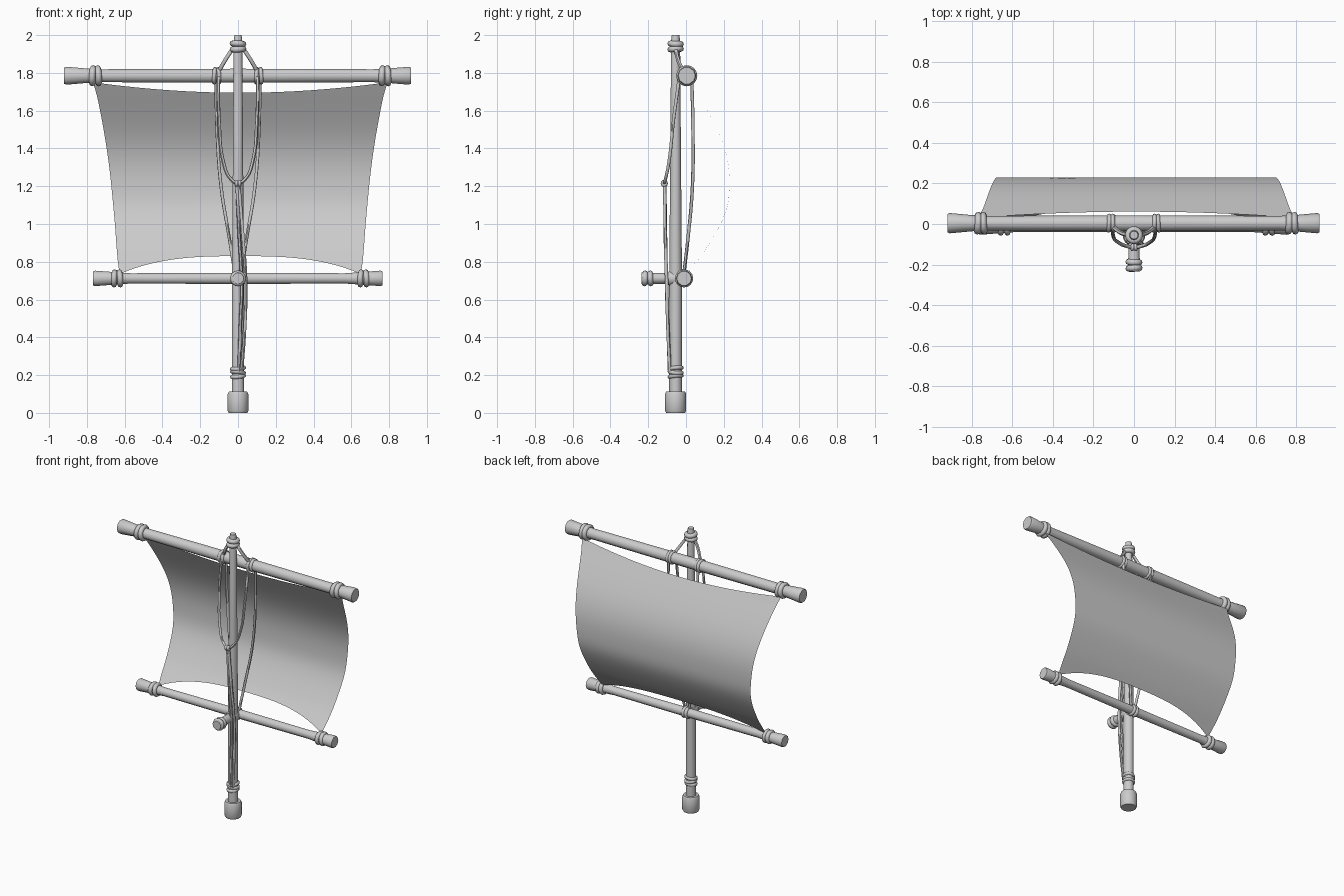
import bpy, bmesh, math
from mathutils import Vector

old = bpy.data.objects.get("Cube")
if old:
    bpy.data.objects.remove(old, do_unlink=True)

grey = bpy.data.materials.new("plain grey")
grey.use_nodes = True
colour = (0.6, 0.6, 0.6, 1)
grey.diffuse_color = colour
grey.node_tree.nodes["Principled BSDF"].inputs["Base Color"].default_value = colour

MAST_Y, TOP_Z, LOW_Z = -0.055, 1.785, 0.712


def finish(ob, angle=40):
    """Give the part its colour and smooth shading with sharp edges."""
    ob.data.materials.clear()
    ob.data.materials.append(grey)
    bpy.ops.object.select_all(action='DESELECT')
    ob.select_set(True)
    bpy.context.view_layer.objects.active = ob
    bpy.ops.object.shade_smooth_by_angle(angle=math.radians(angle))
    return ob


def add_mesh(name, bm):
    me = bpy.data.meshes.new(name)
    bm.to_mesh(me)
    bm.free()
    ob = bpy.data.objects.new(name, me)
    bpy.context.collection.objects.link(ob)
    return finish(ob)


def turned(name, profile, origin, axis, sides=10):
    """Solid of revolution from (distance, radius) pairs along an axis."""
    bm = bmesh.new()
    turn = Vector((0, 0, 1)).rotation_difference(Vector(axis))
    rings = []
    for d, r in profile:
        ring = []
        for i in range(sides):
            a = math.tau * (i + 0.5) / sides
            p = Vector((r * math.cos(a), r * math.sin(a), d))
            ring.append(bm.verts.new(Vector(origin) + turn @ p))
        rings.append(ring)
    for a, b in zip(rings, rings[1:]):
        for i in range(sides):
            j = (i + 1) % sides
            bm.faces.new((a[i], a[j], b[j], b[i]))
    bm.faces.new(rings[0][::-1])
    bm.faces.new(rings[-1])
    return add_mesh(name, bm)


def lashing(name, centre, axis, radius, cord, count, step, tilt=0.08):
    """Wraps of thick cord side by side round a pole."""
    axis = Vector(axis)
    side = axis.orthogonal().normalized()
    for i in range(count):
        k = i - (count - 1) / 2
        lean = (axis + side * tilt * (1 if i % 2 else -1)).normalized()
        bpy.ops.mesh.primitive_torus_add(
            major_radius=radius, minor_radius=cord, major_segments=16, minor_segments=8,
            location=Vector(centre) + axis * step * k,
            rotation=lean.to_track_quat('Z', 'Y').to_euler())
        ob = bpy.context.object
        ob.name = f"{name}_{i + 1}"
        finish(ob, 60)


def rope(name, points, r=0.009):
    """Smooth cord through the points."""
    cu = bpy.data.curves.new(name + "_path", 'CURVE')
    cu.dimensions = '3D'
    cu.bevel_depth, cu.bevel_resolution, cu.resolution_u = r, 1, 6
    sp = cu.splines.new('BEZIER')
    sp.bezier_points.add(len(points) - 1)
    for bp, p in zip(sp.bezier_points, points):
        bp.co = p
        bp.handle_left_type = bp.handle_right_type = 'AUTO'
    path = bpy.data.objects.new(name + "_path", cu)
    bpy.context.collection.objects.link(path)
    dg = bpy.context.evaluated_depsgraph_get()
    me = bpy.data.meshes.new_from_object(path.evaluated_get(dg))
    bpy.data.objects.remove(path, do_unlink=True)
    ob = bpy.data.objects.new(name, me)
    bpy.context.collection.objects.link(ob)
    return finish(ob, 60)


# Mast with its foot socket
turned("mast", [(0.05, 0.034), (0.7, 0.034), (1.4, 0.028), (1.97, 0.024), (2.0, 0.02)],
       (0, MAST_Y, 0), (0, 0, 1))
turned("mast_foot", [(0, 0.05), (0.012, 0.056), (0.1, 0.056), (0.112, 0.05)],
       (0, MAST_Y, 0), (0, 0, 1), 14)


# Yards with flared ends
def yard(name, left, right, y, z, r, flare):
    prof = [(left, flare * 0.9), (left + 0.012, flare), (left + 0.12, flare * 0.8),
            (left + 0.2, r * 0.92), (0, r),
            (right - 0.2, r * 0.92), (right - 0.12, flare * 0.8),
            (right - 0.012, flare), (right, flare * 0.9)]
    turned(name, prof, (0, y, z), (1, 0, 0))


yard("upper_yard", -0.92, 0.915, 0.004, TOP_Z, 0.039, 0.05)
yard("lower_yard", -0.768, 0.765, -0.01, LOW_Z, 0.031, 0.043)

# Peg through the mast, with a wrapped head
turned("peg", [(-0.235, 0.03), (-0.228, 0.035), (-0.18, 0.03), (-0.01, 0.027)],
       (0, 0, LOW_Z), (0, 1, 0))
lashing("peg_head_lashing", (0, -0.203, LOW_Z), (0, 1, 0), 0.026, 0.016, 2, 0.03)
turned("peg_collar", [(-0.097, 0.033), (-0.09, 0.038), (-0.035, 0.038), (-0.028, 0.033)],
       (0, 0, LOW_Z), (0, 1, 0), 12)
lashing("lower_yard_middle_lashing", (0, -0.01, LOW_Z), (1, 0, 0), 0.029, 0.012, 2, 0.025)

# Lashings on the yards and mast
for side, x_top, x_low, x_mid in (("right", -0.755, -0.64, -0.113), ("left", 0.778, 0.664, 0.11)):
    lashing(f"upper_{side}_lashing", (x_top, 0.004, TOP_Z), (1, 0, 0), 0.039, 0.017, 2, 0.029)
    lashing(f"lower_{side}_lashing", (x_low, -0.01, LOW_Z), (1, 0, 0), 0.033, 0.015, 2, 0.029)
    lashing(f"upper_{side}_inner_lashing", (x_mid, 0.004, TOP_Z), (1, 0, 0), 0.036, 0.011, 2, 0.022)
lashing("mast_top_lashing", (0, MAST_Y, 1.94), (0, 0, 1), 0.028, 0.016, 2, 0.028)
lashing("mast_foot_lashing", (0, MAST_Y, 0.215), (0, 0, 1), 0.032, 0.011, 3, 0.021, 0.15)

# Rigging ropes on each side
for side, s in (("right", -1), ("left", 1)):
    rope(f"{side}_sling", [(0.02 * s, MAST_Y, 1.94), (0.06 * s, -0.045, 1.88),
                           (0.095 * s, -0.02, 1.82), (0.11 * s, 0.0, 1.79)], 0.011)
    rope(f"{side}_back_stay", [(0.115 * s, 0.03, 1.78), (0.113 * s, 0.036, 1.55),
                               (0.09 * s, 0.034, 1.2), (0.045 * s, 0.01, 0.92),
                               (0.015 * s, -0.012, 0.73)])

# Hanging loop and the long line tied down at the foot
rope("front_loop", [(-0.105, -0.035, 1.78), (-0.1, -0.066, 1.55), (-0.078, -0.09, 1.33),
                    (-0.04, -0.108, 1.24), (0, -0.115, 1.217), (0.04, -0.108, 1.24),
                    (0.078, -0.09, 1.33), (0.1, -0.066, 1.55), (0.105, -0.035, 1.78)])
lashing("loop_knot", (0, -0.115, 1.215), (1, 0, 0), 0.01, 0.009, 2, 0.016)
rope("long_line_left", [(0.005, -0.112, 1.21), (0.025, -0.11, 0.95), (0.042, -0.102, 0.68),
                        (0.036, -0.096, 0.45), (0.02, -0.085, 0.22)])
rope("long_line_right", [(-0.005, -0.112, 1.21), (0.006, -0.108, 0.95), (0.02, -0.104, 0.68),
                         (0.012, -0.096, 0.45), (0.005, -0.088, 0.22)])


# Billowing sail: belly depth and half width both follow the height
BELLY = [(0.72, -0.005), (0.75, 0.016), (0.89, 0.12), (1.07, 0.212), (1.22, 0.23),
         (1.36, 0.215), (1.5, 0.165), (1.73, 0.042), (1.77, 0.02)]
WIDTH = [(0.72, 0.635), (0.8, 0.648), (1.05, 0.668), (1.35, 0.7), (1.65, 0.752), (1.77, 0.785)]


def follow(table, z):
    """Smooth value of a table at a height."""
    for i in range(len(table) - 1):
        if z <= table[i + 1][0] or i == len(table) - 2:
            break

    def slope(k):
        a, b = table[max(k - 1, 0)], table[min(k + 1, len(table) - 1)]
        return (b[1] - a[1]) / (b[0] - a[0])
    (z0, v0), (z1, v1) = table[i], table[i + 1]
    h = z1 - z0
    t = (z - z0) / h
    return (v0 * (1 + 2 * t) * (1 - t) ** 2 + v1 * t * t * (3 - 2 * t)
            + h * slope(i) * t * (1 - t) ** 2 - h * slope(i + 1) * t * t * (1 - t))


bm = bmesh.new()
COLS, ROWS = 28, 28
grid = []
for r in range(ROWS + 1):
    row = []
    for c in range(COLS + 1):
        u = 2 * c / COLS - 1
        low = 0.83 - 0.095 * abs(u) ** 2.8
        high = 1.695 + 0.055 * u * u
        z = low + (high - low) * r / ROWS
        row.append(bm.verts.new((u * follow(WIDTH, z) + 0.012, follow(BELLY, z), z)))
    grid.append(row)
for a, b in zip(grid, grid[1:]):
    for c in range(COLS):
        bm.faces.new((a[c], a[c + 1], b[c + 1], b[c]))
add_mesh("sail", bm)
